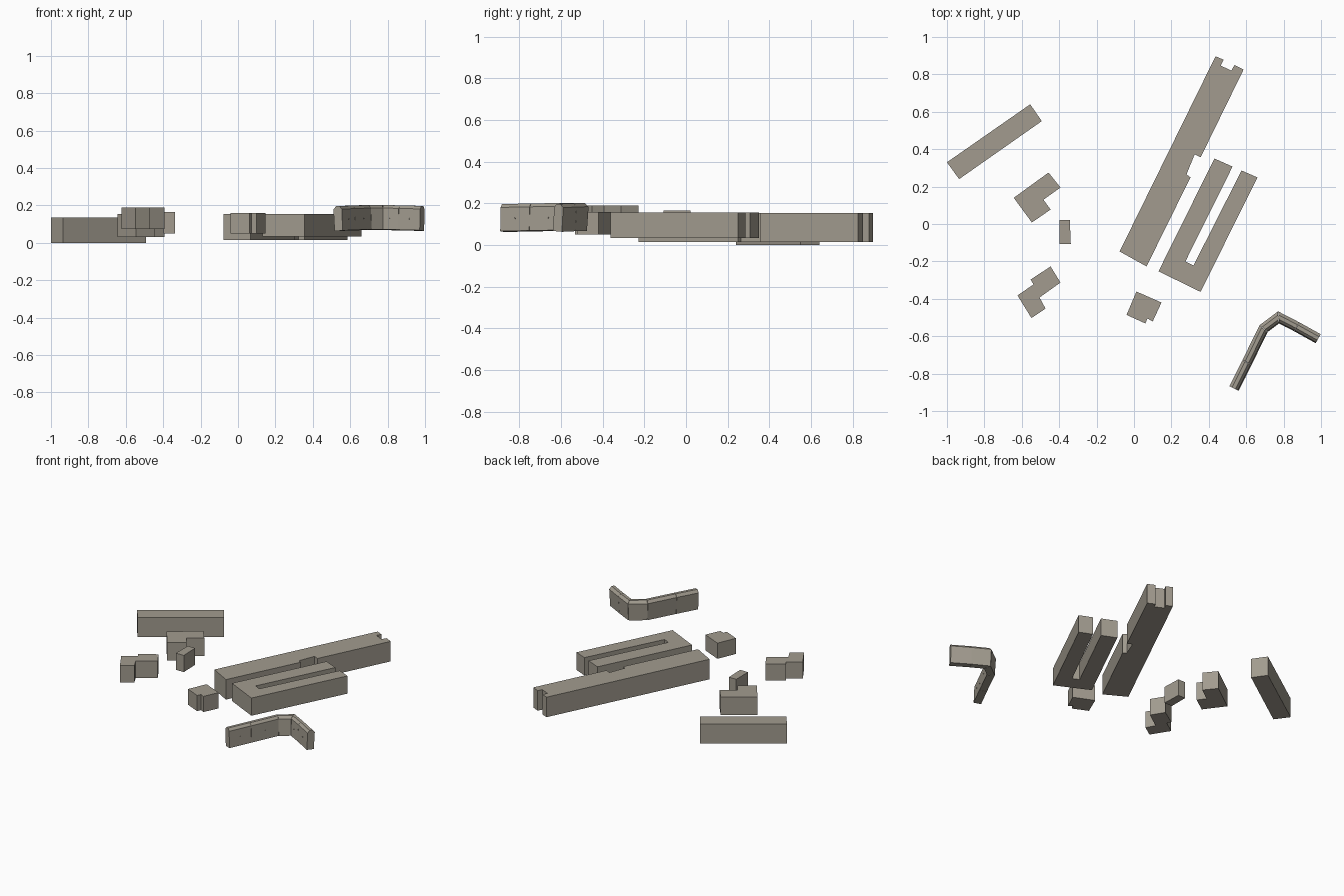
import bpy, bmesh
from mathutils import Vector

cube = bpy.data.objects.get("Cube")
if cube:
    bpy.data.objects.remove(cube, do_unlink=True)

stone = bpy.data.materials.new("warm grey stone")
stone.use_nodes = True
COLOUR = (0.36, 0.33, 0.275, 1)
stone.diffuse_color = COLOUR
stone.node_tree.nodes["Principled BSDF"].inputs["Base Color"].default_value = COLOUR


def finish(name, bm):
    bmesh.ops.recalc_face_normals(bm, faces=bm.faces[:])
    mesh = bpy.data.meshes.new(name)
    bm.to_mesh(mesh)
    bm.free()
    mesh.materials.append(stone)
    obj = bpy.data.objects.new(name, mesh)
    bpy.context.collection.objects.link(obj)
    return obj


def loft(name, lower, upper):
    """Closed solid between two matching outlines."""
    bm = bmesh.new()
    a = [bm.verts.new(p) for p in lower]
    b = [bm.verts.new(p) for p in upper]
    bm.faces.new(a)
    bm.faces.new(b)
    for i in range(len(a)):
        j = (i + 1) % len(a)
        bm.faces.new((a[i], a[j], b[j], b[i]))
    return finish(name, bm)


def slab(name, z0, z1, outline):
    loft(name, [(x, y, z0) for x, y in outline], [(x, y, z1) for x, y in outline])


# Straight beam and small blocks on the left-hand side of the layout
slab("plain_beam", 0, .135, [(-1, .33), (-.555, .64), (-.493, .55), (-.935, .24)])
slab("corner_block", .03, .155, [(-.643, .14), (-.457, .275), (-.393, .195),
                                (-.484, .13), (-.446, .077), (-.546, .008)])
slab("stepped_block", .075, .19, [(-.623, -.382), (-.537, -.323), (-.553, -.297), (-.446, -.227),
                                 (-.393, -.313), (-.505, -.393), (-.473, -.452), (-.548, -.503)])
slab("little_block", .05, .165, [(-.398, .022), (-.343, .022), (-.338, -.107), (-.398, -.107)])

# Long notched beam
slab("long_beam", .015, .153, [(-.077, -.147), (.436, .897), (.479, .878), (.463, .847),
                              (.521, .82), (.537, .85), (.586, .826), (.356, .356),
                              (.324, .372), (.281, .265), (.302, .249), (.067, -.227)])
# Forked beam
slab("forked_beam", .033, .155, [(.131, -.253), (.43, .35), (.527, .307), (.275, -.2),
                                (.318, -.222), (.575, .286), (.66, .249), (.356, -.363)])
# Notched cube
slab("notched_cube", .05, .158, [(.013, -.361), (.147, -.42), (.1, -.521),
                                (.072, -.505), (.061, -.532), (-.04, -.486)])

# Bent wall: leaning panels with chamfered tops, mitred at the bends
path = [Vector(p) for p in ((.535, -.88, -.004), (.605, -.74, -.001), (.693, -.56, .002),
                            (.773, -.5, .002), (.87, -.55, 0), (.985, -.614, -.003))]
section = [(.021, .066), (.028, .182), (.012, .2), (-.008, .2), (-.022, .184), (-.027, .07)]


def left_normal(d):
    return Vector((-d.y, d.x, 0)).normalized()


rings = []
for i, p in enumerate(path):
    n0 = left_normal(p - path[max(i - 1, 0)]) if i else left_normal(path[1] - p)
    n1 = left_normal(path[i + 1] - p) if i < len(path) - 1 else n0
    mitre = (n0 + n1) / (1 + n0.dot(n1))
    rings.append([p + mitre * u + Vector((0, 0, z)) for u, z in section])

names = ["left_end", "left_inner", "corner", "right_inner", "right_end"]
for name, r0, r1 in zip(names, rings, rings[1:]):
    gap = .012 if name == "corner" else .004
    loft("wall_panel_" + name,
         [a.lerp(b, gap) for a, b in zip(r0, r1)],
         [b.lerp(a, gap) for a, b in zip(r0, r1)])

# Tiny pins on the inner faces of the wall
for i in (0, 1, 3, 4):
    d = (path[i + 1] - path[i]).normalized()
    n = left_normal(d)
    c = (path[i] + path[i + 1]) / 2 - n * .024 + Vector((0, 0, .13))
    bm = bmesh.new()
    bmesh.ops.create_cone(bm, cap_ends=True, segments=6, radius1=.003, radius2=.003, depth=.008,
                          matrix=n.to_track_quat('Z', 'Y').to_matrix().to_4x4())
    finish("wall_pin", bm).location = c
